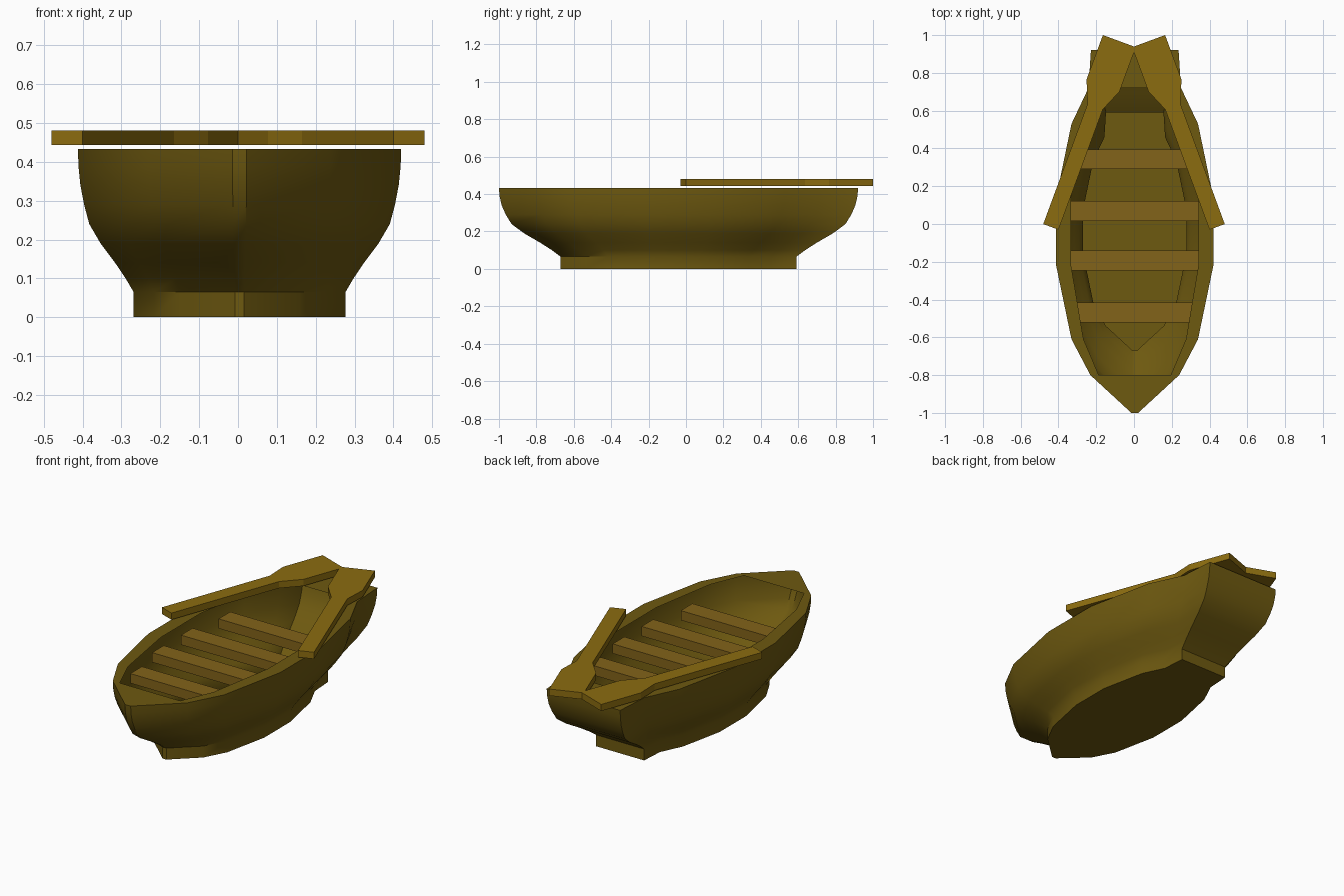
import bpy, bmesh, math
from mathutils import Vector

if "Cube" in bpy.data.objects:
    bpy.data.objects.remove(bpy.data.objects["Cube"])


def material(name, rgb):
    m = bpy.data.materials.new(name)
    m.diffuse_color = (*rgb, 1)
    m.use_nodes = True
    m.node_tree.nodes["Principled BSDF"].inputs["Base Color"].default_value = m.diffuse_color
    return m


HULL = material("hull_wood", (0.155, 0.1, 0.005))
SEAT = material("seat_wood", (0.225, 0.125, 0.01))
OAR = material("oar_wood", (0.26, 0.15, 0.005))


def finish(bm, name, mat, smooth=None):
    bmesh.ops.recalc_face_normals(bm, faces=bm.faces)
    me = bpy.data.meshes.new(name)
    bm.to_mesh(me)
    bm.free()
    ob = bpy.data.objects.new(name, me)
    bpy.context.collection.objects.link(ob)
    me.materials.append(mat)
    if smooth:
        bpy.ops.object.select_all(action='DESELECT')
        ob.select_set(True)
        bpy.context.view_layer.objects.active = ob
        bpy.ops.object.shade_smooth_by_angle(angle=math.radians(smooth))
    return ob


# Hull: gunwale outline (half), scaled at each height about the hull centre
MID = Vector((0.004, -0.04))
HALF = [(0.018, -0.96), (0.235, -0.76), (0.335, -0.57), (0.416, -0.18),
        (0.416, 0.18), (0.335, 0.57), (0.245, 0.76), (0.232, 0.96)]
PROFILE = [(0, 0.656), (0.065, 0.656), (0.1, 0.705), (0.14, 0.77), (0.19, 0.86),
           (0.24, 0.93), (0.29, 0.962), (0.34, 0.985), (0.39, 0.997), (0.433, 1)]
outline = HALF + [(-x, y) for x, y in reversed(HALF)]
n = len(outline)

bm = bmesh.new()
rings = [[bm.verts.new((MID.x + x * s, MID.y + y * s, z)) for x, y in outline]
         for z, s in PROFILE]
for lo, hi in zip(rings, rings[1:]):
    for i in range(n):
        j = (i + 1) % n
        bm.faces.new((lo[i], lo[j], hi[j], hi[i]))
bm.faces.new(rings[0][::-1])

# Flat rim with a solid bow deck and stern deck
top = rings[-1]
inner = {i: bm.verts.new((MID.x + outline[i][0] * 0.81, MID.y + outline[i][1], 0.433))
         for i in range(n) if abs(outline[i][1]) < 0.9}
for i in inner:
    if i + 1 in inner:
        bm.faces.new((top[i], top[i + 1], inner[i + 1], inner[i]))
k = len(HALF)
bm.faces.new((top[n - 1], top[0], top[1], inner[1], inner[n - 2], top[n - 2]))
bm.faces.new((top[k - 2], top[k - 1], top[k], top[k + 1], inner[k + 1], inner[k - 2]))
finish(bm, "hull", HULL, 35)

# Bench seats
for idx, (y, half) in enumerate([(-0.468, 0.32), (-0.193, 0.375), (0.068, 0.375), (0.343, 0.33)]):
    bm = bmesh.new()
    bmesh.ops.create_cube(bm, size=1)
    for v in bm.verts:
        v.co = (MID.x + v.co.x * 2 * half, y + v.co.y * 0.105, 0.318 + v.co.z * 0.055)
    finish(bm, f"seat_{idx + 1}", SEAT)

# Oars: flat paddle profile (distance from blade tip, half width), extruded
TIP, END = Vector((0.0775, 0.968)), Vector((0.44, -0.015))
PADDLE = [(0, 0.093), (0.25, 0.093), (0.37, 0.043), (1.048, 0.043)]
along = (END - TIP).normalized()
across = Vector((-along.y, along.x))
for side, label in ((1, "right"), (-1, "left")):
    pts = [TIP + along * u + across * w for u, w in PADDLE]
    pts += [TIP + along * u - across * w for u, w in reversed(PADDLE)]
    bm = bmesh.new()
    face = bm.faces.new([bm.verts.new((p.x * side, p.y, 0.443)) for p in pts])
    ext = bmesh.ops.extrude_face_region(bm, geom=[face], use_keep_orig=True)
    for v in ext["geom"]:
        if isinstance(v, bmesh.types.BMVert):
            v.co.z += 0.038
    finish(bm, f"oar_{label}", OAR)
